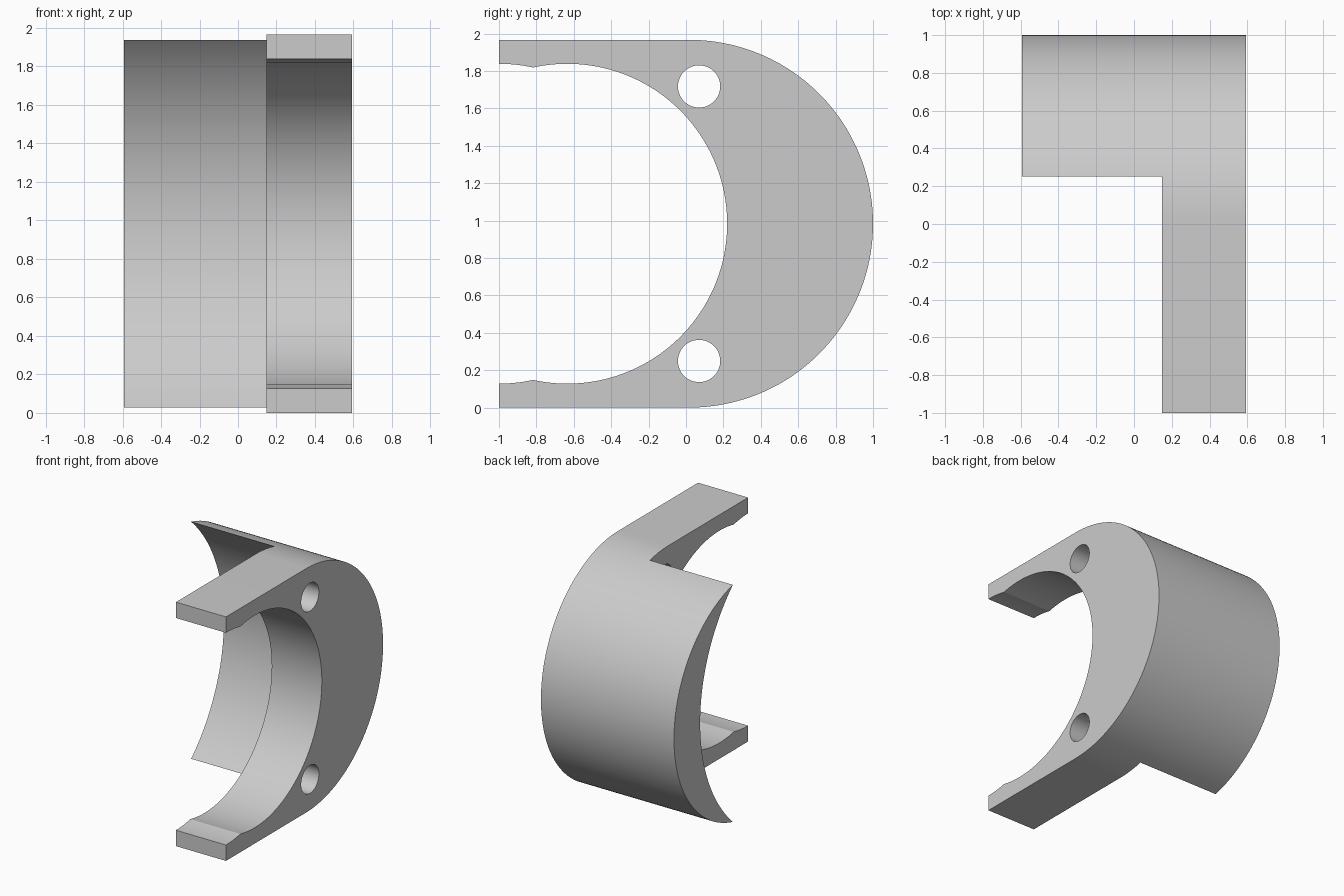
import bpy
import bmesh
from math import sin, cos, asin, atan2, hypot, pi

cube = bpy.data.objects.get("Cube")
if cube:
    bpy.data.objects.remove(cube, do_unlink=True)

# Main dimensions
HALF_W = 0.593          # half width along x
STEP = 0.147            # where the arms end and the shell begins
R_OUT = 0.983           # outer radius, also the height of the axis
R_BORE = 0.855
BORE_Y = -0.635         # bore centre
OUT_Y = 1 - R_OUT       # outer arc centre
TIP_Y = 0.25            # front edge of the shell

grey = bpy.data.materials.new("light_grey")
grey.use_nodes = True
colour = (0.6, 0.6, 0.6, 1)
grey.diffuse_color = colour
grey.node_tree.nodes["Principled BSDF"].inputs["Base Color"].default_value = colour


def arc(cy, r, start, end, n):
    """Points (y, z) on an arc about the model's axis height."""
    steps = [start + (end - start) * i / n for i in range(n + 1)]
    return [(cy + r * cos(a), R_OUT + r * sin(a)) for a in steps]


def prism(name, profile, x0, x1):
    """Extrude a (y, z) profile along x."""
    bm = bmesh.new()
    face = bm.faces.new([bm.verts.new((x0, y, z)) for y, z in profile])
    ext = bmesh.ops.extrude_face_region(bm, geom=[face])
    moved = [v for v in ext["geom"] if isinstance(v, bmesh.types.BMVert)]
    bmesh.ops.translate(bm, verts=moved, vec=(x1 - x0, 0, 0))
    bmesh.ops.recalc_face_normals(bm, faces=bm.faces)
    mesh = bpy.data.meshes.new(name)
    bm.to_mesh(mesh)
    bm.free()
    mesh.materials.append(grey)
    obj = bpy.data.objects.new(name, mesh)
    bpy.context.collection.objects.link(obj)
    return obj


# Body: rounded back, straight arms, bore with a second relief arc at the tips
cusp = asin((1 + BORE_Y) / 2 / R_BORE)
bore = arc(BORE_Y, R_BORE, -pi / 2 - cusp, pi / 2 + cusp, 96)
relief_low = arc(-1, R_BORE, -pi / 2, -pi / 2 + cusp, 8)[:-1]
relief_high = arc(-1, R_BORE, pi / 2 - cusp, pi / 2, 8)[1:]
outer = arc(OUT_Y, R_OUT, pi / 2, -pi / 2, 96)
profile = relief_low + bore + relief_high + [(-1, 2 * R_OUT)] + outer + [(-1, 0)]
body = prism("clamp_body", profile, -HALF_W, HALF_W)

# Void that leaves a thin crescent shell beside the arms
tip_z = (R_OUT ** 2 - (TIP_Y - OUT_Y) ** 2) ** 0.5
r_void = hypot(TIP_Y - BORE_Y, tip_z)
half = atan2(tip_z, TIP_Y - BORE_Y)
void = arc(BORE_Y, r_void, -half, half, 72)
void += [(TIP_Y, 2.2), (-1.2, 2.2), (-1.2, -0.2), (TIP_Y, -0.2)]
cutters = [prism("shell_void_cutter", void, -0.8, STEP)]

# Two bolt holes through the arms
for name, side in (("lower_hole_cutter", -1), ("upper_hole_cutter", 1)):
    circle = arc(0.07, 0.113, 0, 2 * pi, 48)[:-1]
    circle = [(y, z + side * 0.734) for y, z in circle]
    cutters.append(prism(name, circle, 0, 0.8))

bpy.ops.object.select_all(action="DESELECT")
body.select_set(True)
bpy.context.view_layer.objects.active = body
for cutter in cutters:
    cutter.hide_render = True
    mod = body.modifiers.new(cutter.name, "BOOLEAN")
    mod.operation = "DIFFERENCE"
    mod.solver = "EXACT"
    mod.object = cutter
    bpy.ops.object.modifier_apply(modifier=mod.name)
    bpy.data.objects.remove(cutter, do_unlink=True)

bpy.ops.object.shade_smooth_by_angle(angle=0.28)
